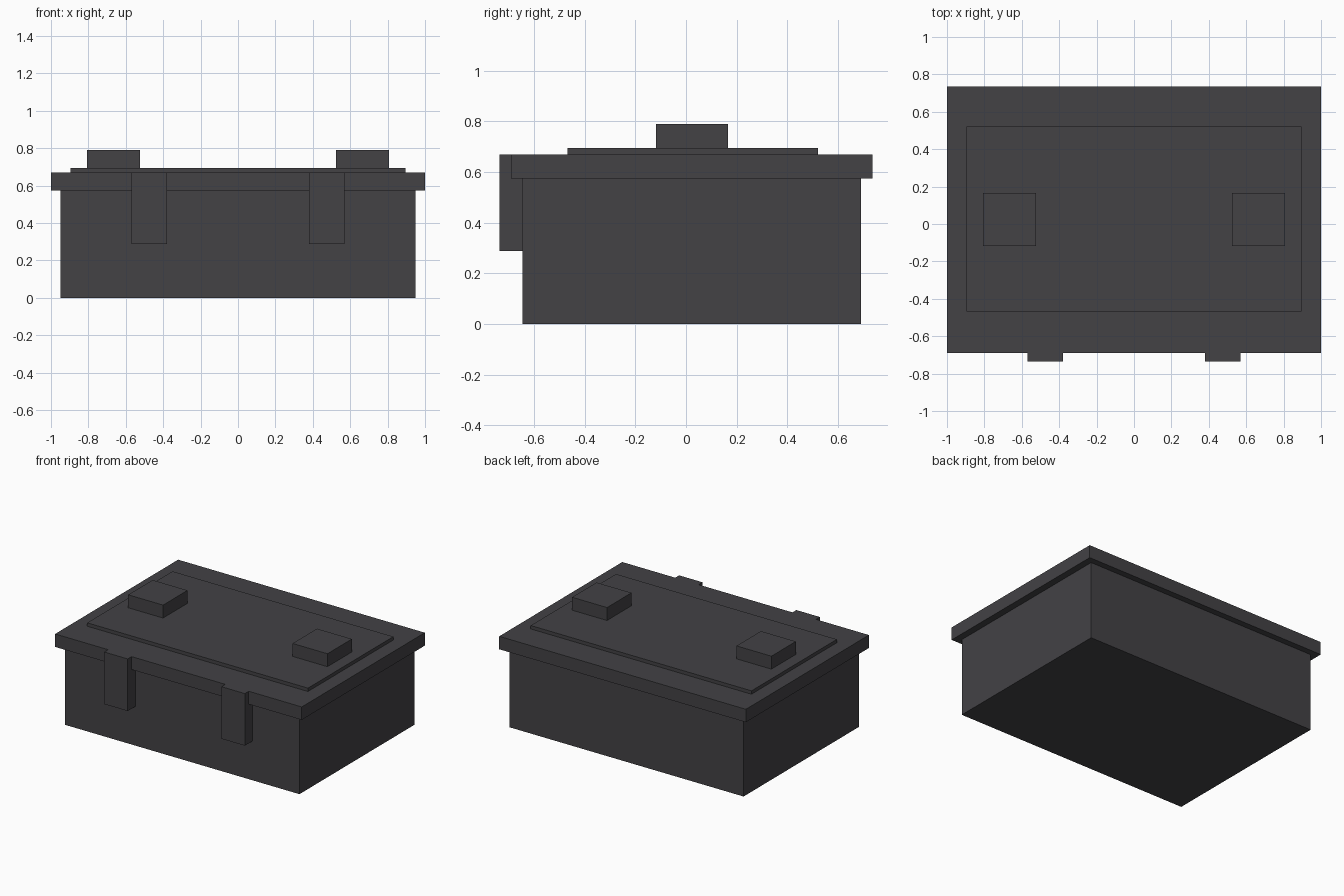
import bpy
import bmesh

if "Cube" in bpy.data.objects:
    bpy.data.objects.remove(bpy.data.objects["Cube"], do_unlink=True)

# Single dark grey finish
COLOUR = (0.056, 0.054, 0.060, 1)
grey = bpy.data.materials.new("dark_grey")
grey.use_nodes = True
grey.diffuse_color = COLOUR
grey.node_tree.nodes["Principled BSDF"].inputs["Base Color"].default_value = COLOUR


def extrude_profile(name, profile, x0, x1):
    """Sweep a closed (y, z) profile along x into a flat-faced solid."""
    bm = bmesh.new()
    side = bm.faces.new([bm.verts.new((x0, y, z)) for y, z in profile])
    swept = bmesh.ops.extrude_face_region(bm, geom=[side])["geom"]
    verts = [g for g in swept if isinstance(g, bmesh.types.BMVert)]
    bmesh.ops.translate(bm, verts=verts, vec=(x1 - x0, 0, 0))
    bmesh.ops.recalc_face_normals(bm, faces=bm.faces)
    mesh = bpy.data.meshes.new(name)
    bm.to_mesh(mesh)
    bm.free()
    mesh.materials.append(grey)
    obj = bpy.data.objects.new(name, mesh)
    bpy.context.collection.objects.link(obj)
    return obj


def box(name, x, y, z):
    profile = [(y[0], z[0]), (y[1], z[0]), (y[1], z[1]), (y[0], z[1])]
    return extrude_profile(name, profile, *x)


BODY_FRONT, LID_FRONT, CLASP_FRONT = -0.645, -0.69, -0.735
LID_BOTTOM, LID_TOP, PANEL_TOP = 0.575, 0.67, 0.695

# Case, overhanging lid and raised top panel
box("case_body", (-0.95, 0.95), (BODY_FRONT, 0.69), (0, LID_BOTTOM))
box("lid", (-1, 1), (LID_FRONT, 0.735), (LID_BOTTOM, LID_TOP))
box("top_panel", (-0.895, 0.895), (-0.468, 0.52), (LID_TOP, PANEL_TOP))

# Front clasps hook over the lid edge and reach back to the body
clasp = [(CLASP_FRONT, 0.288), (BODY_FRONT, 0.288), (BODY_FRONT, LID_BOTTOM),
         (LID_FRONT, LID_BOTTOM), (LID_FRONT, LID_TOP), (CLASP_FRONT, LID_TOP)]

# Matching clasp and top block on each side
for label, s in (("left", 1), ("right", -1)):
    extrude_profile(label + "_clasp", clasp, s * 0.38, s * 0.57)
    box(label + "_top_block", (s * 0.525, s * 0.808), (-0.118, 0.165), (PANEL_TOP, 0.79))
